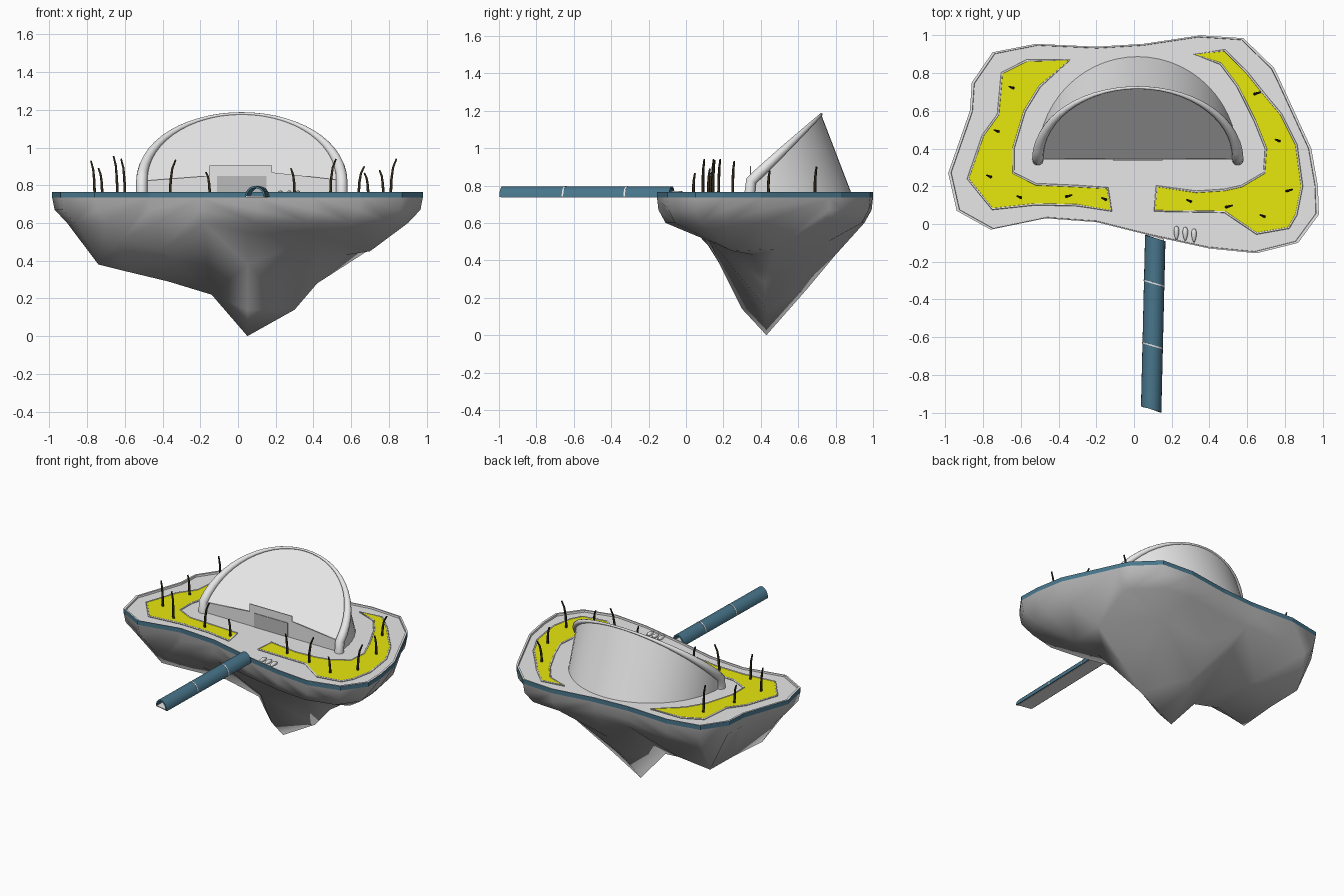
import bpy, bmesh, math
from mathutils import Vector
from mathutils.geometry import delaunay_2d_cdt

if "Cube" in bpy.data.objects:
    bpy.data.objects.remove(bpy.data.objects["Cube"])


def mat(name, r, g, b):
    m = bpy.data.materials.new(name)
    m.diffuse_color = (r, g, b, 1)
    m.use_nodes = True
    m.node_tree.nodes["Principled BSDF"].inputs["Base Color"].default_value = m.diffuse_color
    return m


PALE = mat("pale_grey", 0.8, 0.8, 0.8)
LIGHT = mat("off_white", 0.9, 0.9, 0.9)
ROCK = mat("rock_grey", 0.48, 0.48, 0.48)
DOOR = mat("door_grey", 0.5, 0.5, 0.5)
YELLOW = mat("yellow", 0.8, 0.8, 0.004)
BLUE = mat("steel_blue", 0.065, 0.18, 0.26)
BROWN = mat("dark_brown", 0.03, 0.022, 0.01)


def add_mesh(name, verts, faces, mats, smooth=None, fix=True):
    me = bpy.data.meshes.new(name)
    me.from_pydata([tuple(v) for v in verts], [], faces)
    for m in mats:
        me.materials.append(m)
    if fix:
        bm = bmesh.new()
        bm.from_mesh(me)
        bmesh.ops.recalc_face_normals(bm, faces=bm.faces)
        bm.to_mesh(me)
        bm.free()
    ob = bpy.data.objects.new(name, me)
    bpy.context.collection.objects.link(ob)
    if smooth:
        bpy.context.view_layer.objects.active = ob
        ob.select_set(True)
        bpy.ops.object.shade_smooth_by_angle(angle=math.radians(smooth))
        ob.select_set(False)
    return ob


def prism(name, pts, z0, z1, m):
    n = len(pts)
    vs = [(x, y, z0) for x, y in pts] + [(x, y, z1) for x, y in pts]
    fs = [tuple(range(n)), tuple(range(n, 2 * n))]
    fs += [(i, (i + 1) % n, n + (i + 1) % n, n + i) for i in range(n)]
    return add_mesh(name, vs, fs, [m])


def tube(name, pts, radius, m, radii=None, cyclic=False, res=2):
    cu = bpy.data.curves.new(name, 'CURVE')
    cu.dimensions = '3D'
    cu.bevel_depth = radius
    cu.bevel_resolution = res
    cu.use_fill_caps = True
    sp = cu.splines.new('POLY')
    sp.points.add(len(pts) - 1)
    for i, p in enumerate(pts):
        sp.points[i].co = (*p, 1)
        sp.points[i].radius = radii[i] if radii else 1
    sp.use_cyclic_u = cyclic
    sp.use_smooth = True
    cu.materials.append(m)
    ob = bpy.data.objects.new(name, cu)
    bpy.context.collection.objects.link(ob)
    return ob


# island outline, anticlockwise
outline = [(-.985, .27), (-.94, .07), (-.76, -.03), (-.47, .03), (-.2, .01), (.1, -.065),
           (.4, -.13), (.65, -.155), (.87, -.1), (.98, .05), (.975, .2), (.94, .4), (.77, .77),
           (.74, .83), (.58, .985), (.35, 1.0), (.05, .955), (-.2, .94), (-.52, .955),
           (-.75, .91), (-.86, .75), (-.87, .6)]
n = len(outline)


def scaled(f):
    return [(x * f, .42 + (y - .42) * f) for x, y in outline]


# rock underside: outline rings plus the low points of the crags, triangulated
rock_pts = []
for f, z in ((1, .735), (.987, .67), (.92, .6)):
    rock_pts += [(x, y, z) for x, y in scaled(f)]
rock_pts += [(.05, .43, 0), (-.14, .43, .22), (-.37, .4, .29), (-.6, .28, .345), (-.74, .21, .38),
             (-.72, .5, .385), (-.72, .76, .39), (-.43, .7, .38), (.3, .43, .14), (.42, .42, .28),
             (.57, .36, .43), (.7, .25, .45), (.7, .48, .46), (.05, .65, .25), (.05, .3, .14),
             (.05, .18, .38), (.05, .08, .55), (.05, .8, .43), (.4, .76, .5),
             (-.4, .17, .46), (.4, .12, .52), (-.62, .09, .51)]
res = delaunay_2d_cdt([Vector(p[:2]) for p in rock_pts], [], [list(range(n))], 1, 1e-5)
rv = [rock_pts[res[3][i][0]] for i in range(len(res[0]))]
add_mesh("island_rock", rv, [tuple(reversed(f)) for f in res[2]], [ROCK], 179, fix=False)

# ground deck with a blue outer band and a low lip
rings = [(outline, .735), (outline, .765), (scaled(.985), .765), (scaled(.983), .752)]
dv = [(x, y, z) for ring, z in rings for x, y in ring]
df = [(k * n + i, k * n + (i + 1) % n, (k + 1) * n + (i + 1) % n, (k + 1) * n + i)
      for k in range(3) for i in range(n)]
df += [tuple(range(3 * n, 4 * n)), tuple(range(n))]
deck = add_mesh("ground_deck", dv, df, [PALE, BLUE])
for p in deck.data.polygons:
    p.material_index = 1 if abs(p.normal.z) < .5 and p.center.z < .755 else 0

# planted beds with curbs
left_bed = [(-.34, .87), (-.57, .865), (-.70, .8), (-.72, .58), (-.8, .47), (-.88, .24),
            (-.75, .08), (-.52, .105), (-.3, .1), (-.12, .07), (-.14, .19), (-.3, .2),
            (-.52, .21), (-.64, .27), (-.64, .4), (-.58, .6), (-.5, .73)]
right_bed = [(.32, .9), (.48, .92), (.6, .8), (.68, .7), (.78, .58), (.86, .42), (.89, .2),
             (.86, .05), (.82, -.02), (.65, -.05), (.48, .065), (.11, .07), (.12, .2),
             (.33, .17), (.48, .18), (.57, .2), (.69, .27), (.7, .4), (.64, .55), (.55, .73), (.46, .85)]
for side, bed in (("left", left_bed), ("right", right_bed)):
    prism(side + "_bed", bed, .745, .759, YELLOW)
    tube(side + "_bed_curb", [(x, y, .757) for x, y in bed], .006, PALE, cyclic=True, res=1)

# reeds: x, y, tip height
reeds = [(-.64, .72, .955), (-.72, .49, .89), (-.76, .25, .93), (-.6, .14, .94), (-.36, .145, .935),
         (-.15, .13, .87), (.64, .69, .9), (.77, .44, .88), (.81, .175, .94), (.69, .04, .865),
         (.49, .09, .94), (.3, .12, .89)]
for i, (x, y, top) in enumerate(reeds):
    h = top - .755
    lean = (.03 if x > -.5 and i % 2 == 0 else -.02)
    tube(f"reed_{i + 1}", [(x, y, .755), (x + lean * .1, y, .755 + h * .4),
                           (x + lean * .4, y + .003, .755 + h * .75), (x + lean, y + .008, top)],
         .008, BROWN, [1, .95, .8, .6], res=1)

# shell building: ruled back wall, sloped light front and low front wall
SEG = 28
ang = [math.pi * i / SEG for i in range(SEG + 1)]
base = [(.02 + .53 * math.cos(t), .348 + .54 * math.sin(t), .75) for t in ang]
arch = [(.02 + .53 * math.cos(t), .348 + .375 * math.sin(t), .825 + .355 * math.sin(t)) for t in ang]
m = SEG + 1
sf = [(i, i + 1, m + i + 1, m + i) for i in range(SEG)]
sf += [tuple(range(m, 2 * m)), (0, m, 2 * m - 1, m - 1), tuple(range(m))]
shell = add_mesh("shell_building", base + arch, sf, [PALE, LIGHT], 30)
shell.data.polygons[SEG].material_index = 1

# rounded rim, thick at the feet and thin at the crown
rim = [(.55, .34, .75)] + arch + [(-.51, .34, .75)]
rad = [1] + [1 - .75 * math.sin(t) ** 1.5 for t in ang] + [1]
tube("shell_rim", rim, .03, PALE, rad, res=3)

# stepped entrance wall and door plates
wall = [(-.48, .75), (-.48, .825), (-.15, .85), (-.15, .905), (.18, .905), (.18, .868),
        (.52, .83), (.52, .75)]
w = len(wall)
wv = [(x, y, z) for y in (.341, .347) for x, z in wall]
add_mesh("entrance_wall", wv, [tuple(range(w)), tuple(range(w, 2 * w))] +
         [(i, (i + 1) % w, w + (i + 1) % w, w + i) for i in range(w)], [PALE])
prism("door", [(-.11, .337), (.15, .337), (.15, .343), (-.11, .343)], .752, .85, DOOR)


# covered bridge: half tube with pale seams and a floor
def half_tube(name, y0, y1, r_out, r_in, mtl):
    k = 12
    vs, fs = [], []
    for y in (y0, y1):
        cx = .113 + .022 * (y + .06) / .92
        for r in (r_out, r_in):
            for i in range(k + 1):
                a = math.pi * i / k
                vs.append((cx + r * math.cos(a), y - .016 * math.cos(a), .738 + r * 1.07 * math.sin(a)))
    q = k + 1
    for i in range(k):
        fs += [(i, i + 1, 2 * q + i + 1, 2 * q + i), (q + i, q + i + 1, 3 * q + i + 1, 3 * q + i),
               (i, i + 1, q + i + 1, q + i), (2 * q + i, 2 * q + i + 1, 3 * q + i + 1, 3 * q + i)]
    for i in (0, k):
        fs.append((i, q + i, 3 * q + i, 2 * q + i))
    return add_mesh(name, vs, fs, [mtl], 40)


half_tube("bridge_cover", -.982, -.075, .054, .044, BLUE)
for i, y in enumerate((-.315, -.645)):
    half_tube(f"bridge_seam_{i + 1}", y - .004, y + .004, .0555, .05, PALE)
prism("bridge_floor", [(.042, -.97), (.138, -.99), (.16, -.08), (.066, -.055)], .736, .742, PALE)

# three small pods beside the bridge
for i, (x, y) in enumerate(((.225, -.048), (.272, -.053), (.318, -.061))):
    bpy.ops.mesh.primitive_uv_sphere_add(segments=12, ring_count=8, radius=1, location=(x, y, .758))
    ob = bpy.context.object
    ob.name = f"pod_{i + 1}"
    for v in ob.data.vertices:
        s = .016 * (.85 + .3 * v.co.y)
        v.co = (v.co.x * s, v.co.y * .038, v.co.z * s)
    ob.data.materials.append(PALE)
    bpy.ops.object.shade_smooth_by_angle()
